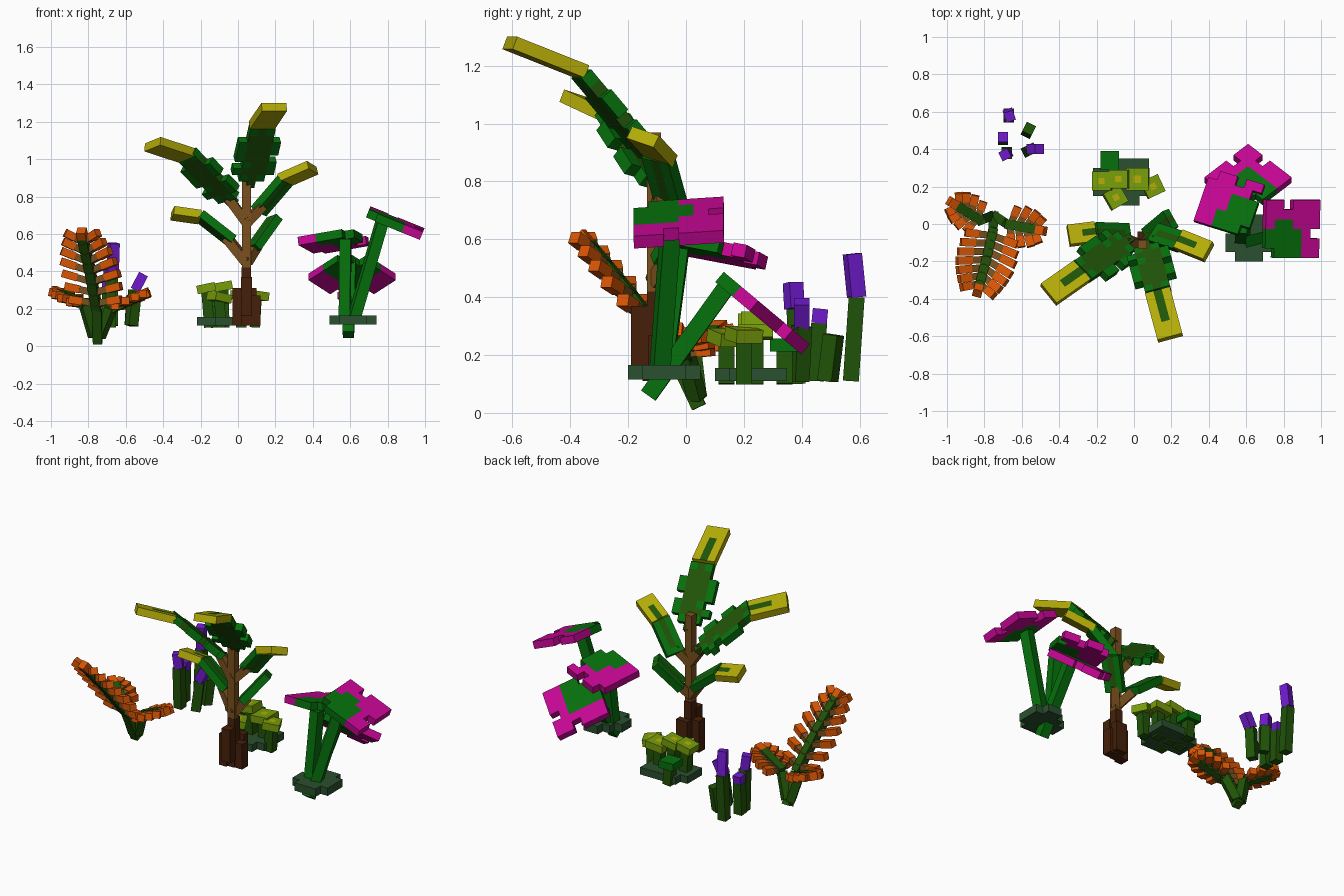
import bpy, bmesh, math
from mathutils import Vector, Matrix

if "Cube" in bpy.data.objects:
    bpy.data.objects.remove(bpy.data.objects["Cube"])

# ---- palette (sRGB bytes turned into linear) ----
def lin(c):
    c /= 255
    return c / 12.92 if c < 0.04 else ((c + 0.055) / 1.055) ** 2.4

PALETTE = {
    'B': ("dark_bark", (70, 32, 10)), 'W': ("light_wood", (122, 80, 30)),
    'G': ("leaf_green", (6, 112, 12)), 'D': ("dark_green", (32, 84, 8)),
    'Y': ("leaf_yellow", (180, 172, 8)), 'S': ("slate_green", (42, 80, 46)),
    'L': ("lime", (120, 158, 10)), 'O': ("orange", (218, 86, 4)),
    'P': ("magenta", (198, 6, 148)), 'V': ("violet", (112, 26, 204)),
}
KEYS = list(PALETTE)
MATS = []
for name, rgb in PALETTE.values():
    m = bpy.data.materials.new(name)
    m.diffuse_color = (*[lin(c) for c in rgb], 1)
    m.use_nodes = True
    m.node_tree.nodes["Principled BSDF"].inputs["Base Color"].default_value = m.diffuse_color
    MATS.append(m)

# ---- helpers ----
def finish(bm, name):
    me = bpy.data.meshes.new(name)
    bmesh.ops.recalc_face_normals(bm, faces=bm.faces[:])
    bm.to_mesh(me)
    bm.free()
    for m in MATS:
        me.materials.append(m)
    ob = bpy.data.objects.new(name, me)
    bpy.context.collection.objects.link(ob)

def cube(bm, mat, key):
    vs = bmesh.ops.create_cube(bm, size=1, matrix=mat)['verts']
    for f in {f for v in vs for f in v.link_faces}:
        f.material_index = KEYS.index(key)

def bar(bm, p0, p1, w, key, h=None):
    """Square bar running from p0 to p1."""
    p0, p1 = Vector(p0), Vector(p1)
    d = p1 - p0
    cube(bm, Matrix.Translation((p0 + p1) / 2) @ d.to_track_quat('X', 'Z').to_matrix().to_4x4()
         @ Matrix.Diagonal((d.length, w, h or w, 1)), key)

def box(bm, x0, x1, y0, y1, z0, z1, key):
    cube(bm, Matrix.Translation(((x0 + x1) / 2, (y0 + y1) / 2, (z0 + z1) / 2))
         @ Matrix.Diagonal((x1 - x0, y1 - y0, z1 - z0, 1)), key)

def plate(bm, rows, cell, origin, yaw=0, pitch=0, spin=0, roll=0, centre=False, t=0.046, under={}):
    """Stepped plate: rows run outward along local x, letters pick colours."""
    R = lambda a, ax: Matrix.Rotation(math.radians(a), 4, ax)
    mat = Matrix.Translation(origin) @ R(yaw, 'Z') @ R(-pitch, 'Y') @ R(roll, 'X') @ R(spin, 'Z')
    ox = len(rows) / 2 if centre else 0
    cells = {(i, j): c for i, r in enumerate(rows) for j, c in enumerate(r) if c != '.'}
    verts = {}
    def v(i, j, k):
        if (i, j, k) not in verts:
            co = Vector(((i - ox) * cell, (len(rows[0]) / 2 - j) * cell, (k - 0.5) * t))
            verts[i, j, k] = bm.verts.new(mat @ co)
        return verts[i, j, k]
    for (i, j), c in cells.items():
        ring = [(i, j), (i + 1, j), (i + 1, j + 1), (i, j + 1)]
        faces = [[v(*p, k) for p in ring] for k in (0, 1)]
        sides = {(-1, 0): ((i, j), (i, j + 1)), (1, 0): ((i + 1, j), (i + 1, j + 1)),
                 (0, -1): ((i, j), (i + 1, j)), (0, 1): ((i, j + 1), (i + 1, j + 1))}
        for (di, dj), (a, b) in sides.items():
            if (i + di, j + dj) not in cells:
                faces.append([v(*a, 0), v(*b, 0), v(*b, 1), v(*a, 1)])
        for n, f in enumerate(faces):
            key = c if n == 1 else under.get(c, c)
            bm.faces.new(f).material_index = KEYS.index(key)

# ---- tree trunk and branches ----
bm = bmesh.new()
box(bm, 0.02, 0.07, -0.135, -0.08, 0.11, 0.42, 'B')
box(bm, 0.015, 0.075, -0.19, -0.13, 0.16, 0.37, 'B')
box(bm, -0.03, 0.022, -0.15, -0.09, 0.11, 0.31, 'B')
box(bm, 0.068, 0.12, -0.13, -0.07, 0.11, 0.27, 'B')
box(bm, 0.02, 0.1, -0.082, -0.04, 0.12, 0.31, 'B')
finish(bm, "trunk_base")
bm = bmesh.new()
box(bm, 0.021, 0.069, -0.134, -0.086, 0.42, 0.97, 'W')
for z, end in ((0.66, (-0.05, -0.1, 0.79)), (0.66, (0.13, -0.08, 0.75)),
               (0.45, (0.1, -0.05, 0.54)), (0.45, (-0.06, -0.07, 0.58))):
    bar(bm, (0.045, -0.11, z), end, 0.05, 'W')
finish(bm, "trunk_top")

# ---- tree leaves: green lower part and yellow tip ----
BROAD = ["..D..", ".GDG.", "GDDDG", "GDDG.", ".DDDG", "GDDDG", "GDDDG", ".DDD.", ".GDG."]
SMALL = ["GGG", "GDG", "GDG", "GDG", "GDG", "GDG"]
TIP = ["YDY", "YDY", "YDY", "YDY", "YYY", "YYY"]
LEAVES = [  # name, rows, cell, base, yaw, pitch, tip rows, tip base, tip yaw, tip pitch, roll
    ("front_leaf", BROAD, 0.046, (0.06, -0.1, 0.86), -75, 49, TIP, (0.127, -0.36, 1.18), -75, 21, 0),
    ("left_leaf", BROAD, 0.046, (-0.02, -0.08, 0.76), 214, 41, TIP[1:], (-0.275, -0.25, 1.02), 215, 15, 15),
    ("right_leaf", SMALL, 0.037, (0.11, -0.05, 0.72), -18, 48, TIP[1:], (0.24, -0.085, 0.885), -22, 22, -18),
    ("low_right_leaf", SMALL, 0.037, (0.08, -0.07, 0.52), 40, 47, None, 0, 0, 0, -15),
    ("low_left_leaf", SMALL, 0.037, (-0.03, -0.055, 0.56), 178, 38, TIP[2:], (-0.205, -0.045, 0.69), 187, 8, 18),
]
for name, rows, cell, o, yaw, pitch, tip, to, tyaw, tpitch, roll in LEAVES:
    bm = bmesh.new()
    plate(bm, rows, cell, o, yaw, pitch, roll=roll)
    if tip:
        plate(bm, tip, cell, to, tyaw, tpitch, roll=roll, under={'D': 'Y'})
    finish(bm, name)

# ---- bush: slab, stalks and caps ----
bm = bmesh.new()
plate(bm, [".SSS.", "SSSS.", "SSSSS", "SSSSS", "SSSSS", "SSSS."], 0.05, (-0.22, 0.225, 0.133))
finish(bm, "bush_slab")
bm = bmesh.new()
CAPS = [(-0.17, 0.23, 0.31, 0.1, 0, 12, 'L'), (-0.1, 0.14, 0.26, 0.1, 30, -12, 'L'),
        (-0.08, 0.24, 0.32, 0.1, 0, 10, 'L'), (0.1, 0.2, 0.27, 0.1, 25, -8, 'L'),
        (0.02, 0.24, 0.28, 0.12, 0, 5, 'L'), (-0.13, 0.34, 0.235, 0.1, 0, 0, 'G')]
for x, y, z, s, yaw, tilt, key in CAPS:
    bar(bm, (x * 0.9, y, 0.1), (x, y, z), 0.055, 'D')
    inner = 'Y' if key == 'L' else 'G'
    plate(bm, [key * 3, key + inner + key, key * 3], s / 3, (x, y, z), yaw, tilt,
          centre=True, under={'Y': 'L'})
finish(bm, "bush_caps")

# ---- violet flowers ----
bm = bmesh.new()
for base, mid, top in (((-0.67, 0.57, 0.11), (-0.67, 0.59, 0.4), (-0.665, 0.575, 0.55)),
                       ((-0.7, 0.45, 0.11), (-0.7, 0.46, 0.31), (-0.7, 0.465, 0.36)),
                       ((-0.68, 0.385, 0.1), (-0.68, 0.375, 0.36), (-0.69, 0.37, 0.45)),
                       ((-0.57, 0.39, 0.11), (-0.55, 0.4, 0.3), (-0.505, 0.4, 0.385))):
    bar(bm, base, mid, 0.055, 'D')
    bar(bm, mid, top, 0.053, 'V')
bar(bm, (-0.57, 0.49, 0.11), (-0.56, 0.51, 0.27), 0.055, 'D')
finish(bm, "violet_flowers")

# ---- orange fern fronds: leaflets fan forward toward the tip ----
def frond(name, pts, pairs, size):
    bm = bmesh.new()
    pts = [Vector(p) for p in pts]
    for a, b in zip(pts, pts[1:]):
        bar(bm, a, b, 0.05, 'D')
    segs = list(zip(pts[1:], pts[2:]))
    for n in range(pairs):
        u = (n + 0.5) / pairs
        a, b = segs[int(u * len(segs))]
        p, fwd = a.lerp(b, u * len(segs) % 1), (b - a).normalized()
        side = fwd.cross(Vector((0, 0, 1))).normalized()
        length = size * (0.72 + 0.28 * math.sin(math.pi * u)) * (1 - 0.25 * u)
        for s in (-1, 1):
            d = (side * s + fwd * (0.15 + 0.65 * u)).normalized() * length
            bar(bm, p, p + d * 0.5, 0.038, 'W', 0.036)
            bar(bm, p + d * 0.5, p + d, 0.044, 'O', 0.042)
    bar(bm, pts[-1], pts[-1] + fwd * 0.05, 0.05, 'O')
    finish(bm, name)

frond("fern_tall", [(-0.75, 0.045, 0.02), (-0.755, -0.04, 0.2), (-0.79, -0.19, 0.4), (-0.83, -0.34, 0.58)],
      7, 0.19)
frond("fern_left", [(-0.77, 0.04, 0.05), (-0.82, 0.02, 0.22), (-0.95, 0.1, 0.28)], 4, 0.12)
frond("fern_right", [(-0.74, 0.04, 0.05), (-0.68, 0.0, 0.2), (-0.52, -0.03, 0.27)], 4, 0.13)

# ---- magenta flowers: slab, stems and tilted heads ----
bm = bmesh.new()
plate(bm, ["..SS.", ".SSSS", "SSSSS", "SSSSS", ".SSS."], 0.05, (0.49, -0.075, 0.14), t=0.05)
finish(bm, "flower_slab")
bm = bmesh.new()
for a, b in (((0.57, -0.08, 0.12), (0.575, -0.02, 0.57)), ((0.62, -0.09, 0.15), (0.775, -0.05, 0.68)),
             ((0.59, -0.13, 0.06), (0.6, 0.15, 0.45))):
    bar(bm, a, b, 0.06, 'G')
finish(bm, "flower_stems")
HEADS = [  # name, rows, cell, centre, yaw, pitch, spin, roll
    ("right_flower", ["PPPGG.", "PPGGGG", ".PGGGG", "PPPGGG", "PPPPPP", "PPP.PP"], 0.052,
     (0.84, -0.025, 0.658), 0, -22, 0, 4),
    ("left_flower", ["PPGGG.", "PPGGGG", "PPPGGG", "PPPGGG", "PPPPP.", ".PP.PP"], 0.05,
     (0.51, 0.11, 0.56), 115, -14, -43, 0),
    ("rear_flower", ["..GGPP", ".GGGPP", "GGGGPP", "GGGGP.", "PPPPPP", "PPP.PP"], 0.055,
     (0.61, 0.235, 0.37), 90, -40, 45, 0),
]
for name, rows, cell, c, yaw, pitch, spin, roll in HEADS:
    bm = bmesh.new()
    plate(bm, rows, cell, c, yaw, pitch, spin, roll, centre=True)
    finish(bm, name)
